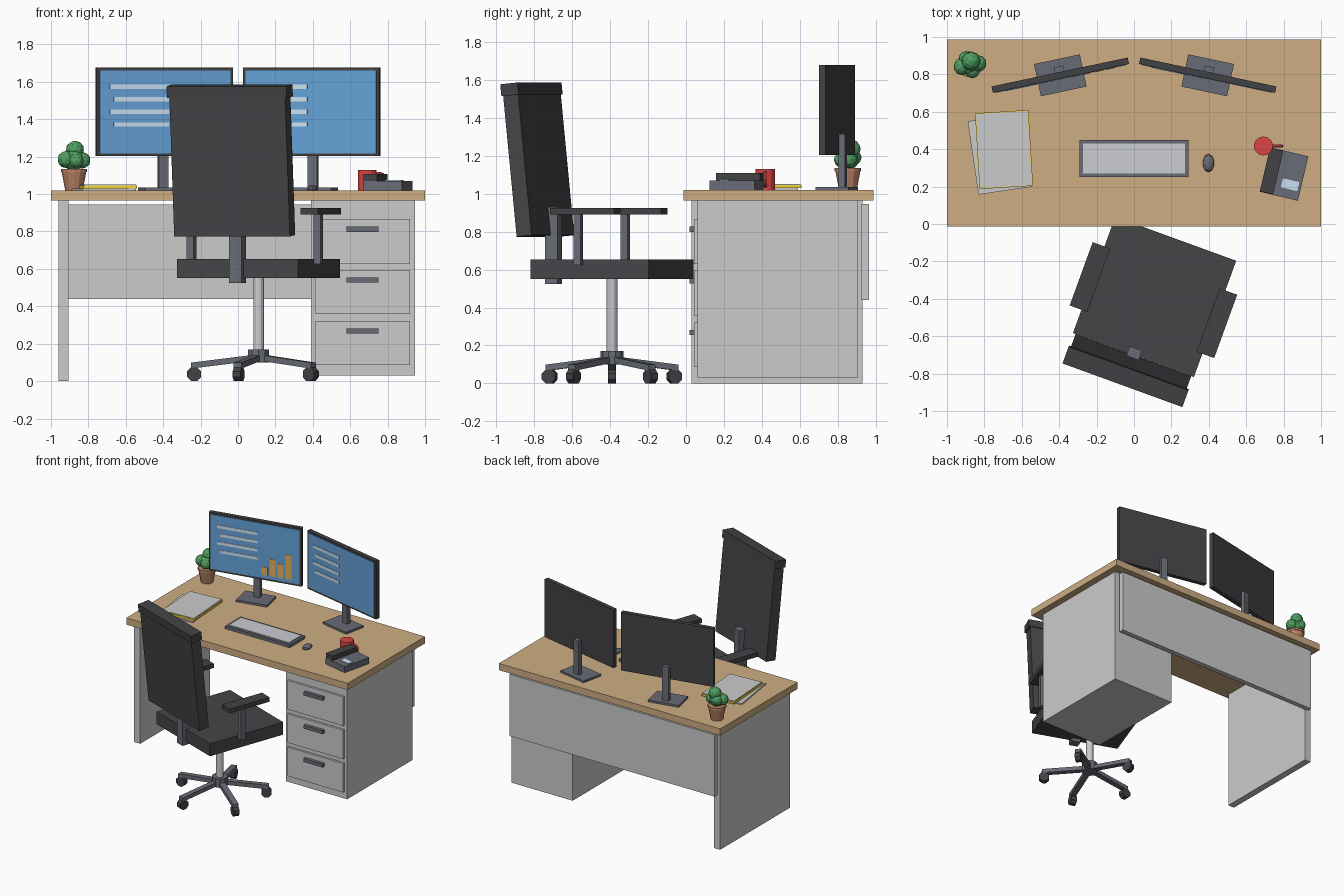
import bpy, bmesh
from math import radians, pi, cos, sin
from mathutils import Matrix, Vector

if "Cube" in bpy.data.objects:
    bpy.data.objects.remove(bpy.data.objects["Cube"])


def material(name, r, g, b):
    m = bpy.data.materials.new(name)
    m.diffuse_color = (r, g, b, 1)
    m.use_nodes = True
    m.node_tree.nodes["Principled BSDF"].inputs["Base Color"].default_value = m.diffuse_color
    return m


WOOD = material("wood", .62, .42, .23)
PANEL = material("panel", .66, .66, .68)
METAL = material("dark_metal", .14, .15, .18)
CHROME = material("light_metal", .6, .61, .64)
BLACK = material("black", .055, .055, .06)
FABRIC = material("fabric", .06, .06, .065)
SCREEN = material("screen", .13, .36, .68)
LINE = material("screen_line", .6, .75, .88)
ORANGE = material("orange", .75, .42, .1)
KEYS = material("keys", .6, .61, .65)
RED = material("red", .7, .06, .06)
YELLOW = material("yellow", .9, .7, .05)
PAPER = material("paper", .75, .75, .74)
CLAY = material("clay", .5, .23, .13)
LEAF = material("leaf", .08, .34, .12)


def frame(x, y, z=0, turn=0):
    return Matrix.Translation((x, y, z)) @ Matrix.Rotation(radians(turn), 4, 'Z')


def finish(name, bm, mat, m):
    mesh = bpy.data.meshes.new(name)
    bm.to_mesh(mesh)
    bm.free()
    ob = bpy.data.objects.new(name, mesh)
    ob.matrix_world = m
    if mat:
        mesh.materials.append(mat)
    bpy.context.collection.objects.link(ob)
    return ob


def box(name, xr, yr, zr, mat=None, m=Matrix()):
    """Box given by (low, high) ranges, placed in frame m."""
    bm = bmesh.new()
    bmesh.ops.create_cube(bm, size=1)
    for v in bm.verts:
        v.co = [(a + b) / 2 + c * (b - a) for (a, b), c in zip((xr, yr, zr), v.co)]
    return finish(name, bm, mat, m)


def cone(name, r1, r2, z0, z1, sides, mat, m=Matrix()):
    bm = bmesh.new()
    bmesh.ops.create_cone(bm, cap_ends=True, segments=sides, radius1=r1, radius2=r2,
                          depth=z1 - z0, matrix=Matrix.Translation((0, 0, (z0 + z1) / 2)))
    return finish(name, bm, mat, m)


# Desk
box("desk_top", (-1, 1), (-.013, .987), (.965, 1.02), WOOD)
box("side_panel", (-.96, -.905), (.03, .93), (0, .965), PANEL)
box("back_panel", (-.935, .92), (.925, .965), (.44, .945), PANEL)
box("drawer_pedestal", (.39, .945), (.06, .905), (.03, .965), PANEL)
for i in range(3):
    z = .748 - i * .272
    box("drawer_front", (.415, .92), (.043, .062), (z - .118, z + .118), PANEL)
    box("drawer_handle", (.58, .75), (.018, .045), (z + .05, z + .078), METAL)

# Monitors, turned towards the sitter
for s, line_end in ((-1, .02), (1, -.02)):
    m = frame(s * .394, .795, 0, -s * 12)
    box("monitor_case", (-.372, .372), (-.017, .018), (1.203, 1.677), BLACK, m)
    box("monitor_screen", (-.357, .357), (-.02, -.015), (1.218, 1.662), SCREEN, m)
    box("monitor_neck", (-.026, .026), (.013, .048), (1.03, 1.315), METAL, m)
    box("monitor_foot", (-.125, .125), (-.088, .088), (1.02, 1.036), METAL, m)
    for i in range(4):
        z = 1.573 - i * .067
        box("screen_line", (-.303 + .022 * (i % 2), line_end), (-.023, -.019),
            (z - .012, z + .012), LINE, m)
    if s < 0:
        for i, h in enumerate((.065, .14, .115, .2)):
            x = .055 + i * .064
            box("chart_bar", (x, x + .048), (-.023, -.019), (1.245, 1.245 + h), ORANGE, m)

# Keyboard and mouse
box("keyboard", (-.292, .292), (.25, .45), (1.02, 1.043), METAL)
box("keyboard_keys", (-.272, .272), (.27, .43), (1.04, 1.05), KEYS)
bm = bmesh.new()
bmesh.ops.create_uvsphere(bm, u_segments=10, v_segments=6, radius=1)
bmesh.ops.scale(bm, vec=(.031, .049, .022), verts=bm.verts)
finish("mouse", bm, METAL, frame(.398, .326, 1.027))

# Mug with ring handle
mug = frame(.692, .417)
cone("mug", .051, .051, 1.02, 1.13, 14, RED, mug)
bm = bmesh.new()
rings = []
for i in range(12):
    a = 2 * pi * i / 12
    rings.append([bm.verts.new(((.034 + .01 * cos(b)) * cos(a), .01 * sin(b),
                                (.034 + .01 * cos(b)) * sin(a)))
                  for b in (2 * pi * j / 6 for j in range(6))])
for i in range(12):
    p, q = rings[i], rings[(i + 1) % 12]
    for j in range(6):
        k = (j + 1) % 6
        bm.faces.new((p[j], p[k], q[k], q[j]))
bmesh.ops.recalc_face_normals(bm, faces=bm.faces)
finish("mug_handle", bm, RED, frame(.755, .417, 1.075))

# Desk phone
phone = frame(.802, .267, 0, -13.3)
box("phone_body", (-.105, .105), (-.122, .122), (1.02, 1.07), METAL, phone)
box("phone_handset", (-.105, -.032), (-.12, .12), (1.07, 1.108), BLACK, phone)
box("phone_display", (.0, .09), (-.073, -.023), (1.068, 1.075), LINE, phone)

# Papers and folder
box("loose_paper", (-.145, .145), (-.198, .198), (1.02, 1.03), PAPER, frame(-.717, .374, 0, 8.4))
stack = frame(-.695, .398, 0, 3.5)
box("folder", (-.143, .143), (-.203, .203), (1.03, 1.046), YELLOW, stack)
box("top_paper", (-.138, .138), (-.198, .198), (1.046, 1.052), PAPER, stack)

# Potted plant
pot = frame(-.877, .853)
cone("plant_pot", .047, .067, 1.02, 1.125, 12, CLAY, pot)
cone("pot_rim", .07, .07, 1.118, 1.135, 12, CLAY, pot)
for x, y, z, r in ((0, 0, 1.18, .058), (.005, .018, 1.235, .05), (-.042, -.012, 1.185, .046),
                   (.045, .005, 1.18, .044), (.012, -.034, 1.178, .04), (-.02, .03, 1.19, .042)):
    bm = bmesh.new()
    bmesh.ops.create_icosphere(bm, subdivisions=2, radius=r)
    finish("leaf_clump", bm, LEAF, pot @ Matrix.Translation((x, y, z)))

# Chair seat, backrest and arms
chair = frame(.11, -.39, 0, -20)
box("seat", (-.344, .344), (-.331, .331), (.55, .652), FABRIC, chair)
box("back_support", (-.035, .035), (-.363, -.293), (.525, .93), METAL, chair)
back = chair @ Matrix.Translation((0, -.411, 1.15)) @ Matrix.Rotation(radians(5.8), 4, 'X')
box("backrest", (-.329, .329), (-.042, .042), (-.375, .375), FABRIC, back)
box("headrest_cap", (-.341, .341), (-.048, .048), (.37, .433), BLACK, back)
for s in (-1, 1):
    x = s * .361
    box("armrest", (x - .05, x + .05), (-.198, .162), (.89, .925), BLACK, chair)
    box("arm_post", (x - .02, x + .02), (-.077, -.037), (.625, .895), METAL, chair)

# Chair column and five-star base
centre = frame(.11, -.39)
cone("column", .028, .028, .15, .55, 12, CHROME, centre)
cone("base_hub", .06, .06, .1, .17, 10, METAL, centre)
for i in range(5):
    m = frame(.11, -.39, 0, 36 + 72 * i)
    spoke = box("base_spoke", (.03, .362), (-.022, .022), (-.016, .016), METAL, m)
    for v in spoke.data.vertices:
        v.co.z += .128 - .125 * v.co.x
    cone("caster_stem", .012, .012, .05, .09, 8, METAL,
         m @ Matrix.Translation((.345, 0, 0)))
    cone("caster_wheel", .04, .04, -.022, .022, 8, BLACK,
         m @ Matrix.Translation((.345, 0, .037)) @ Matrix.Rotation(pi / 2, 4, 'X')
         @ Matrix.Rotation(pi / 8, 4, 'Z'))
